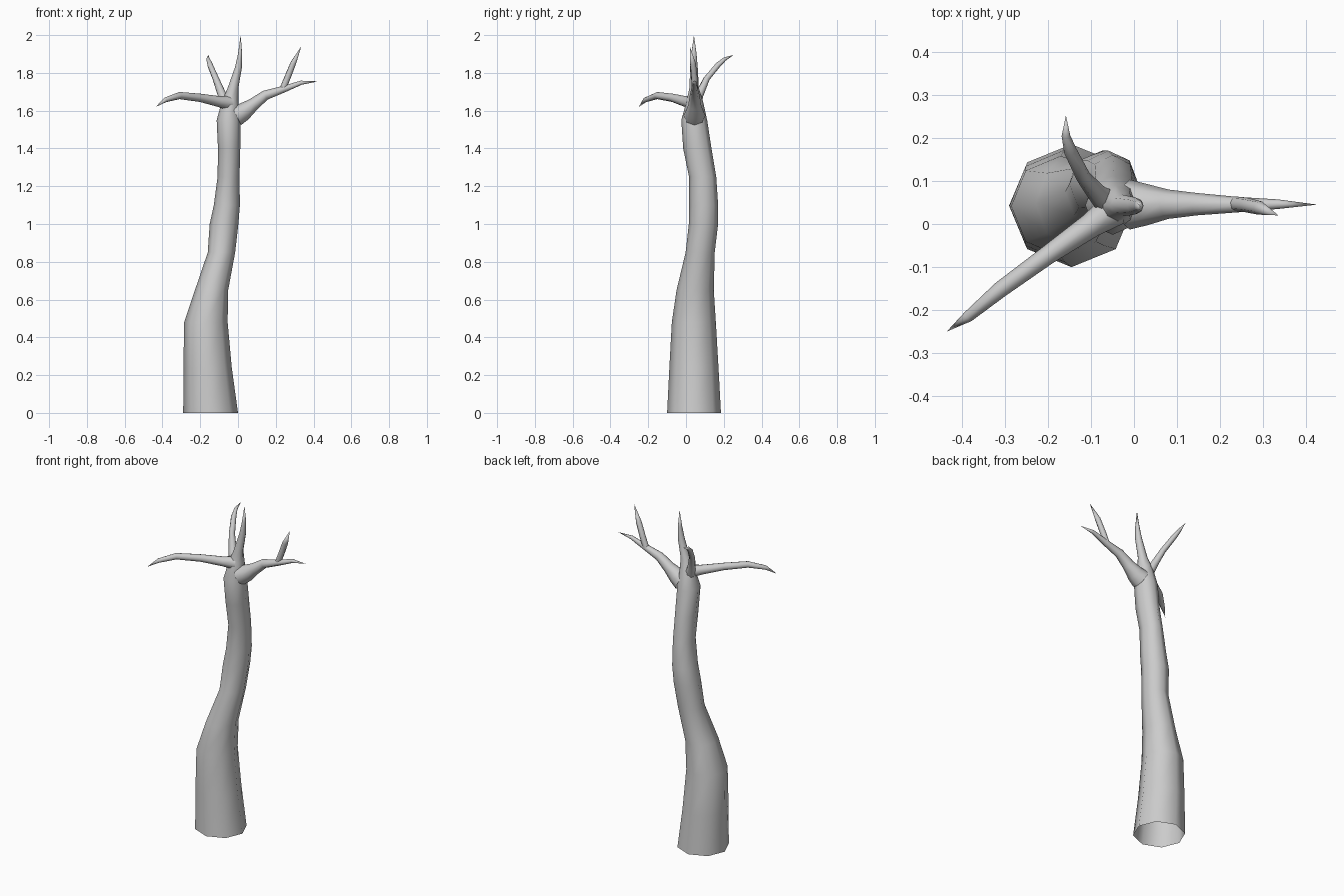
import bpy, bmesh, math
from mathutils import Vector


def loft(name, rings, tip):
    """Skin a list of vertex rings, open at the start, closed to a point at the tip."""
    bm = bmesh.new()
    loops = [[bm.verts.new(p) for p in ring] for ring in rings]
    end = bm.verts.new(tip)
    n = len(loops[0])
    for a, b in zip(loops, loops[1:]):
        for i in range(n):
            j = (i + 1) % n
            bm.faces.new((a[i], a[j], b[j], b[i]))
    for i in range(n):
        bm.faces.new((loops[-1][i], loops[-1][(i + 1) % n], end))
    for f in bm.faces:
        f.smooth = True
    bmesh.ops.recalc_face_normals(bm, faces=bm.faces)
    mesh = bpy.data.meshes.new(name)
    bm.to_mesh(mesh)
    bm.free()
    obj = bpy.data.objects.new(name, mesh)
    bpy.context.collection.objects.link(obj)
    return obj


def branch(name, path, sides=8):
    """Tapered tube along points (x, y, z, radius); the last point is the tip."""
    pts = [Vector(p[:3]) for p in path]
    rings = []
    for k in range(len(path) - 1):
        t = (pts[k + 1] - pts[max(k - 1, 0)]).normalized()
        u = t.cross(Vector((0, 0, 1))).normalized()
        v = u.cross(t)
        r = path[k][3]
        rings.append([pts[k] + r * (math.cos(a) * u + math.sin(a) * v)
                      for a in (2 * math.pi * i / sides for i in range(sides))])
    return loft(name, rings, pts[-1])


# Trunk: height, then left, right, front and back extents
profile = [
    (0.00, -.290, .000, -.100, .185), (0.24, -.289, -.033, -.088, .172),
    (0.48, -.285, -.055, -.075, .158), (0.65, -.228, -.052, -.050, .147),
    (0.85, -.160, -.015, -.002, .152), (1.00, -.150, .002, .015, .170),
    (1.10, -.128, .010, .017, .170), (1.25, -.108, .008, .016, .160),
    (1.40, -.106, .012, -.015, .135), (1.55, -.113, .014, -.025, .112),
    (1.65, -.085, .002, .003, .090), (1.72, -.055, .002, .018, .068),
    (1.83, -.016, .021, .022, .062), (1.90, .000, .022, .028, .056),
]
trunk_rings = []
for z, x0, x1, y0, y1 in profile:
    trunk_rings.append([((x0 + x1) / 2 + (x1 - x0) / 2 * math.cos(a),
                         (y0 + y1) / 2 + (y1 - y0) / 2 * math.sin(a), z)
                        for a in (math.pi / 4 * i for i in range(8))])
loft("trunk", trunk_rings, (.014, .042, 2.0))

# Right branch with its upright twig
branch("right_branch", [(-.01, .045, 1.575, .058), (.03, .045, 1.595, .048),
                        (.080, .046, 1.632, .034), (.145, .046, 1.682, .026),
                        (.24, .045, 1.713, .018), (.335, .046, 1.748, .011),
                        (.425, .045, 1.755, 0)])
branch("right_twig", [(.235, .047, 1.71, .017), (.262, .044, 1.775, .017),
                      (.292, .037, 1.85, .016), (.335, .020, 1.94, 0)])

# Back branch
branch("back_branch", [(-.055, .045, 1.62, .034), (-.085, .070, 1.685, .023),
                       (-.118, .110, 1.77, .017), (-.148, .170, 1.842, .015),
                       (-.158, .205, 1.873, .010), (-.158, .252, 1.895, 0)])

# Front left branch
branch("front_left_branch", [(-.045, .035, 1.64, .040), (-.10, -.003, 1.648, .029),
                             (-.20, -.072, 1.668, .022), (-.31, -.152, 1.680, .019),
                             (-.385, -.215, 1.657, .013), (-.435, -.25, 1.62, 0)])
